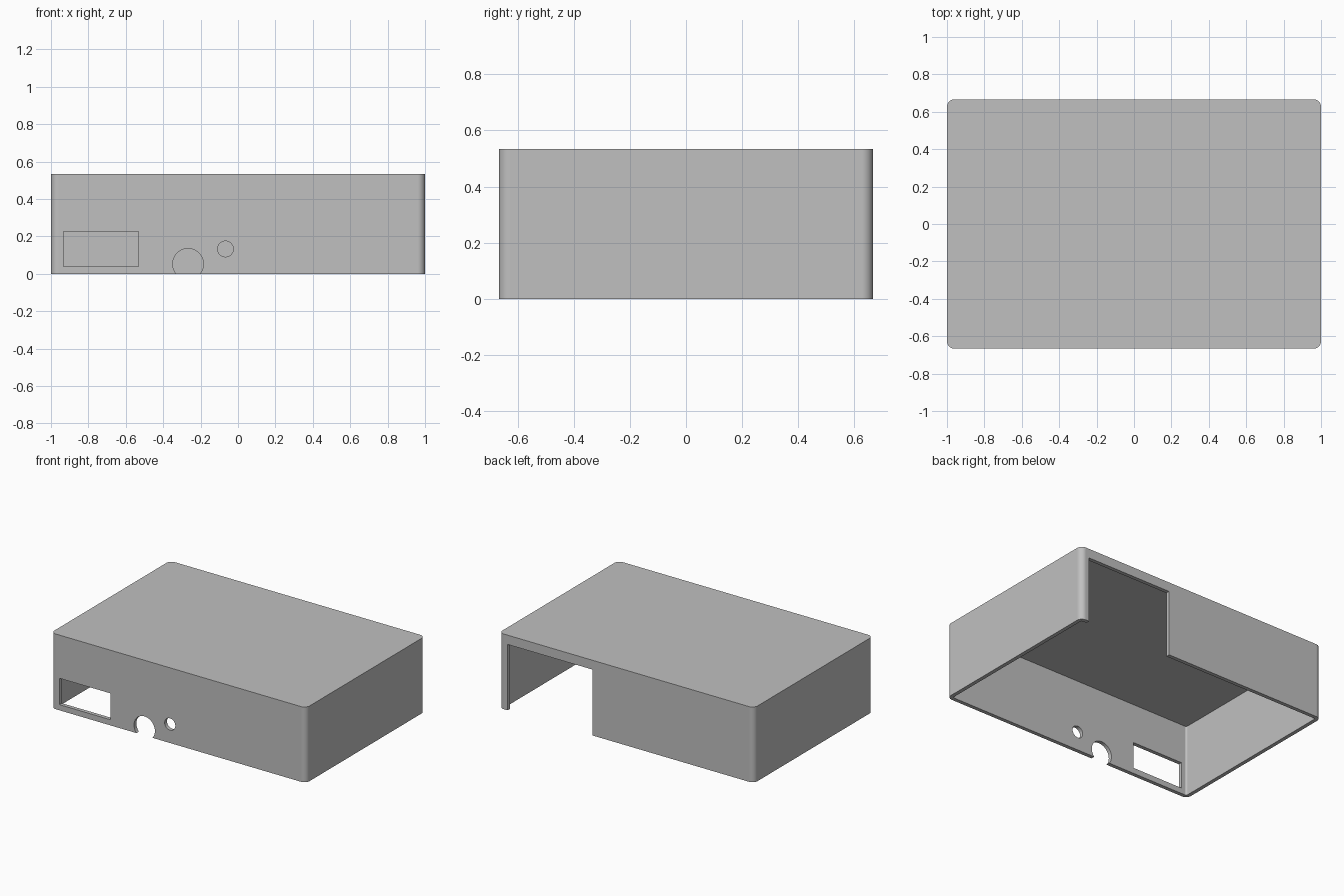
import bpy, bmesh, math
from mathutils import Matrix

if "Cube" in bpy.data.objects:
    bpy.data.objects.remove(bpy.data.objects["Cube"], do_unlink=True)

LENGTH, DEPTH, HEIGHT = 2.0, 1.333, 0.533
WALL, RADIUS = 0.027, 0.04
FRONT, BACK = -DEPTH / 2, DEPTH / 2

grey = bpy.data.materials.new("plain grey")
grey.use_nodes = True
colour = (0.53, 0.53, 0.53, 1)
grey.diffuse_color = colour
grey.node_tree.nodes["Principled BSDF"].inputs["Base Color"].default_value = colour


def add_object(name, bm):
    mesh = bpy.data.meshes.new(name)
    bm.to_mesh(mesh)
    bm.free()
    mesh.materials.append(grey)
    obj = bpy.data.objects.new(name, mesh)
    bpy.context.collection.objects.link(obj)
    return obj


def box(name, low, high, radius=0):
    """Box between two corners, with optional rounded upright edges."""
    bm = bmesh.new()
    bmesh.ops.create_cube(bm, size=1)
    for v in bm.verts:
        v.co = [h if c > 0 else l for c, l, h in zip(v.co, low, high)]
    if radius:
        upright = [e for e in bm.edges
                   if abs(e.verts[0].co.z - e.verts[1].co.z) > 0.1]
        bmesh.ops.bevel(bm, geom=upright, offset=radius, segments=10,
                        profile=0.5, affect='EDGES')
    return add_object(name, bm)


def front_hole(name, x, z, radius):
    """Round cutter passing through the front wall."""
    bm = bmesh.new()
    place = Matrix.Translation((x, FRONT, z)) @ Matrix.Rotation(math.pi / 2, 4, 'X')
    bmesh.ops.create_cone(bm, cap_ends=True, segments=64, radius1=radius,
                          radius2=radius, depth=0.2, matrix=place)
    return add_object(name, bm)


# Rounded outer case
case = box("case_cover", (-LENGTH / 2, FRONT, 0), (LENGTH / 2, BACK, HEIGHT), RADIUS)

# Hollow inside, front window and round ports, tall opening in the back
cutters = [
    box("cavity_cutter", (-LENGTH / 2 + WALL, FRONT + WALL, -0.2),
        (LENGTH / 2 - WALL, BACK - WALL, HEIGHT - WALL), RADIUS - WALL),
    box("window_cutter", (-0.933, FRONT - 0.1, 0.04), (-0.533, FRONT + 0.1, 0.227)),
    front_hole("large_port_cutter", -0.267, 0.053, 0.082),
    front_hole("small_port_cutter", -0.067, 0.133, 0.042),
    box("back_opening_cutter", (0.267, BACK - 0.1, -0.1), (0.933, BACK + 0.1, 0.467)),
]

bpy.ops.object.select_all(action='DESELECT')
case.select_set(True)
bpy.context.view_layer.objects.active = case
for cutter in cutters:
    cutter.hide_render = True
    cut = case.modifiers.new(cutter.name, 'BOOLEAN')
    cut.operation = 'DIFFERENCE'
    cut.solver = 'EXACT'
    cut.object = cutter
    bpy.ops.object.modifier_apply(modifier=cut.name)
    bpy.data.objects.remove(cutter, do_unlink=True)

# Smooth rounded corners, crisp edges and flat walls
bpy.ops.object.shade_smooth_by_angle(angle=math.radians(30))
weighted = case.modifiers.new("flat_walls", 'WEIGHTED_NORMAL')
weighted.keep_sharp = True
